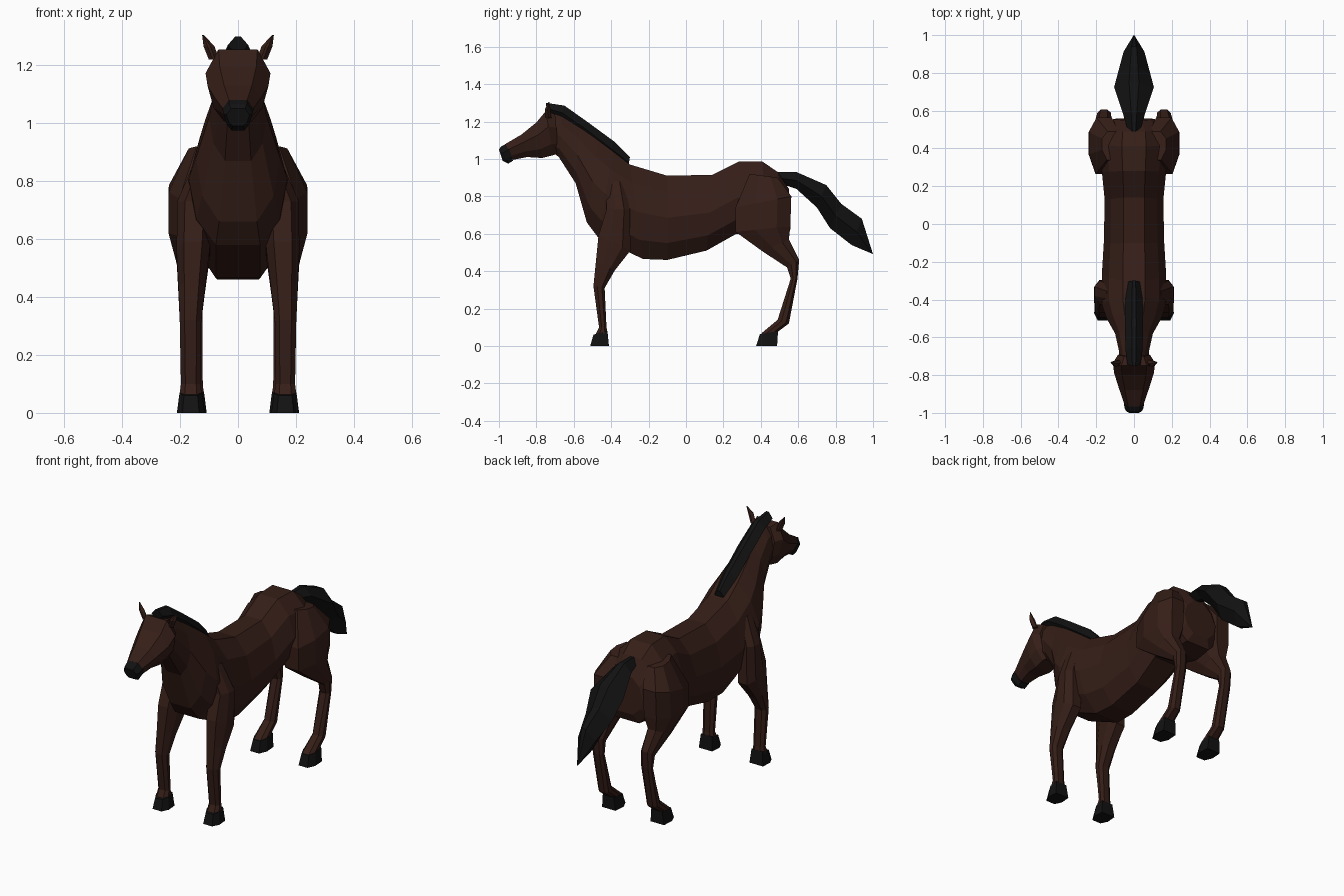
import bpy, bmesh


def material(name, rgb):
    m = bpy.data.materials.new(name)
    m.diffuse_color = (*rgb, 1)
    return m


COAT = material("brown_coat", (0.036, 0.013, 0.009))
DARK = material("black_hair_and_hoof", (0.006, 0.006, 0.006))

# Half cross-sections: (fraction from first edge point to second, fraction of half width)
BARREL = [(0, .35), (.2, .78), (.5, 1), (.8, .85), (1, .45)]
FACE = [(0, .6), (.35, 1), (.75, .8), (1, .45)]
LIMB = [(0, .55), (.35, 1), (.75, 1), (1, .5)]
BLADE = [(0, .25), (.5, 1), (1, .3)]
BLOCK = [(0, .6), (.4, 1), (1, .9)]


def loft(name, mat, half, sections, mirror=False):
    """Skin rings; each section is (y1, z1, y2, z2, centre x, half width)."""
    bm = bmesh.new()
    rings = []
    for y1, z1, y2, z2, cx, w in sections:
        outline = [(t, f) for t, f in half] + [(t, -f) for t, f in reversed(half)]
        rings.append([bm.verts.new((cx + f * w, y1 + (y2 - y1) * t, z1 + (z2 - z1) * t))
                      for t, f in outline])
    n = len(rings[0])
    for a, b in zip(rings, rings[1:]):
        for i in range(n):
            j = (i + 1) % n
            bm.faces.new((a[i], a[j], b[j], b[i]))
    bm.faces.new(rings[0])
    bm.faces.new(rings[-1])
    bmesh.ops.recalc_face_normals(bm, faces=bm.faces)
    me = bpy.data.meshes.new(name)
    bm.to_mesh(me)
    bm.free()
    me.materials.append(mat)
    ob = bpy.data.objects.new(name, me)
    bpy.context.collection.objects.link(ob)
    if mirror:
        mod = ob.modifiers.new("mirror", 'MIRROR')
        mod.use_axis[0] = True
    return ob


# Trunk from rump through barrel and chest up the neck
loft("body_and_neck", COAT, BARREL, [
    (.55, .84, .56, .63, 0, .11),
    (.49, .93, .54, .58, 0, .17),
    (.41, .985, .43, .57, 0, .185),
    (.28, .985, .27, .60, 0, .17),
    (.14, .915, .11, .51, 0, .155),
    (-.10, .91, -.10, .46, 0, .16),
    (-.30, .97, -.23, .465, 0, .17),
    (-.39, 1.04, -.47, .58, 0, .17),
    (-.47, 1.10, -.53, .66, 0, .145),
    (-.57, 1.17, -.59, .87, 0, .10),
    (-.66, 1.23, -.68, 1.01, 0, .08),
    (-.74, 1.25, -.72, 1.04, 0, .075)])

# Head, muzzle and ears
loft("head", COAT, FACE, [
    (-.70, 1.24, -.68, 1.03, 0, .085),
    (-.75, 1.255, -.71, 1.02, 0, .112),
    (-.80, 1.195, -.77, 1.005, 0, .105),
    (-.88, 1.13, -.85, 1.01, 0, .08),
    (-.965, 1.08, -.925, .995, 0, .052)])
loft("muzzle", DARK, FACE, [
    (-.955, 1.085, -.925, .99, 0, .054),
    (-.99, 1.065, -.95, .975, 0, .05),
    (-1.0, 1.05, -.98, .99, 0, .04)])
loft("ears", COAT, BLADE, [
    (-.75, 1.22, -.72, 1.22, .083, .018),
    (-.755, 1.265, -.725, 1.265, .1, .019),
    (-.735, 1.305, -.73, 1.305, .121, .003)], True)

# Mane along the crest
loft("mane", DARK, BLADE, [
    (-.75, 1.30, -.74, 1.24, 0, .035),
    (-.65, 1.285, -.68, 1.21, 0, .045),
    (-.53, 1.20, -.57, 1.14, 0, .048),
    (-.38, 1.09, -.42, 1.02, 0, .046),
    (-.30, 1.01, -.31, .95, 0, .03)])

# Tail
loft("tail", DARK, BLADE, [
    (.47, .93, .50, .87, 0, .03),
    (.59, .93, .59, .84, 0, .06),
    (.75, .86, .70, .74, 0, .105),
    (.83, .76, .77, .63, 0, .085),
    (.94, .68, .885, .54, 0, .055),
    (1.0, .49, .992, .495, 0, .004)])

# Front legs with shoulders, mirrored
loft("front_legs", COAT, LIMB, [
    (-.43, .88, -.33, .88, .10, .045),
    (-.425, .73, -.30, .73, .15, .06),
    (-.468, .59, -.297, .51, .155, .057),
    (-.482, .45, -.38, .405, .16, .046),
    (-.495, .32, -.435, .31, .164, .037),
    (-.465, .10, -.425, .10, .163, .034),
    (-.485, .06, -.42, .07, .163, .038)], True)
loft("front_hooves", DARK, BLOCK, [
    (-.495, .06, -.42, .08, .163, .039),
    (-.512, 0, -.412, 0, .163, .048)], True)

# Hind legs with haunches, mirrored
loft("hind_legs", COAT, LIMB, [
    (.34, .92, .49, .90, .11, .06),
    (.265, .74, .563, .80, .158, .081),
    (.265, .61, .558, .64, .16, .08),
    (.41, .505, .55, .57, .165, .05),
    (.54, .42, .605, .46, .158, .036),
    (.56, .36, .596, .36, .156, .033),
    (.49, .14, .55, .12, .156, .033),
    (.40, .065, .49, .075, .156, .037)], True)
loft("hind_hooves", DARK, BLOCK, [
    (.395, .063, .492, .08, .156, .039),
    (.375, 0, .487, 0, .156, .048)], True)
